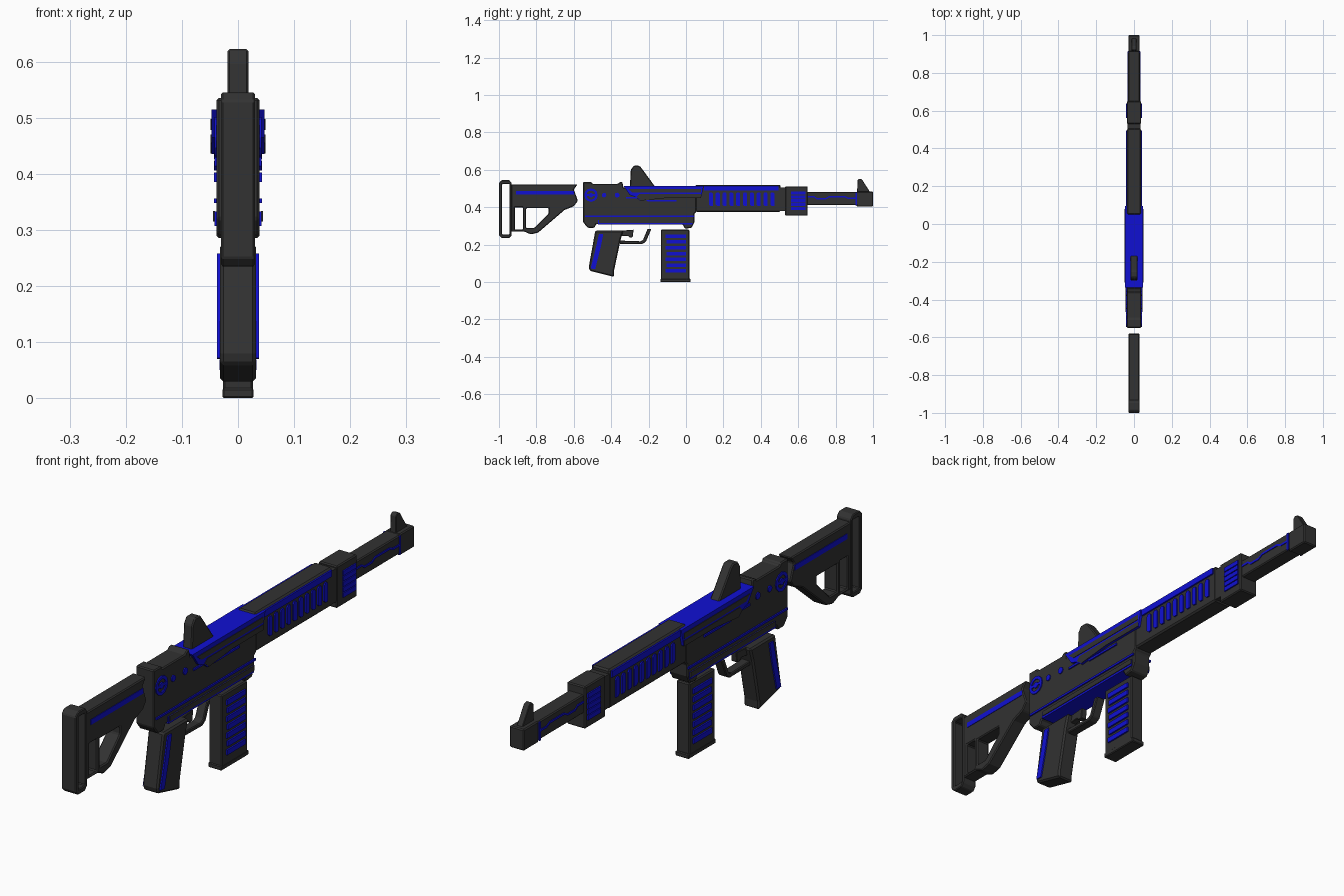
import bpy, bmesh, math


def material(name, rgb):
    m = bpy.data.materials.new(name)
    m.diffuse_color = (*rgb, 1)
    return m


DARK = material("charcoal", (0.032, 0.032, 0.032))
BLUE = material("deep blue", (0.005, 0.005, 0.65))


def finish(bm, name, mat, bevel=0):
    bmesh.ops.recalc_face_normals(bm, faces=bm.faces[:])
    me = bpy.data.meshes.new(name)
    bm.to_mesh(me)
    bm.free()
    me.materials.append(mat)
    ob = bpy.data.objects.new(name, me)
    bpy.context.collection.objects.link(ob)
    if bevel:
        b = ob.modifiers.new("bevel", "BEVEL")
        b.width, b.segments, b.limit_method = bevel, 1, "ANGLE"
    return ob


def extrude_loops(bm, loops, x0, x1):
    """Fill (y, z) loops (later loops are holes) at x0 and extrude to x1."""
    edges = []
    for loop in loops:
        vs = [bm.verts.new((x0, y, z)) for y, z in loop]
        edges += [bm.edges.new((vs[i - 1], vs[i])) for i in range(len(vs))]
    if len(loops) == 1:
        faces = [bm.faces.new(vs)]
    else:
        r = bmesh.ops.triangle_fill(bm, edges=edges, use_beauty=True, use_dissolve=False)
        faces = [g for g in r["geom"] if isinstance(g, bmesh.types.BMFace)]
    r = bmesh.ops.extrude_face_region(bm, geom=faces, use_keep_orig=True)
    for v in r["geom"]:
        if isinstance(v, bmesh.types.BMVert):
            v.co.x = x1


def body(name, loops, hx, mat=DARK, bevel=0.004):
    bm = bmesh.new()
    extrude_loops(bm, loops, -hx, hx)
    return finish(bm, name, mat, bevel)


def plates(name, shapes, x_in, x_out, mat=BLUE):
    """Raised shapes mirrored on both sides; each shape is a list of loops."""
    bm = bmesh.new()
    for s in (1, -1):
        for loops in shapes:
            extrude_loops(bm, loops, s * x_in, s * x_out)
    return finish(bm, name, mat)


def rect(y0, y1, z0, z1):
    return [(y0, z0), (y1, z0), (y1, z1), (y0, z1)]


def circle(y, z, r, n=12):
    return [(y + r * math.cos(2 * math.pi * i / n), z + r * math.sin(2 * math.pi * i / n)) for i in range(n)]


def stroke(pts, w):
    """Ribbon of height w following a mostly horizontal path."""
    return pts + [(y, z + w) for y, z in reversed(pts)]


# stock with cutouts and butt pad
body("stock", [
    [(-0.935, 0.522), (-0.58, 0.522), (-0.60, 0.495), (-0.578, 0.435), (-0.60, 0.405),
     (-0.65, 0.385), (-0.79, 0.265), (-0.83, 0.255), (-0.865, 0.27), (-0.935, 0.27)],
    rect(-0.915, -0.872, 0.28, 0.40),
    [(-0.855, 0.29), (-0.81, 0.29), (-0.735, 0.365), (-0.735, 0.395), (-0.855, 0.395)]], 0.028)
body("butt_pad", [
    [(-1, 0.25), (-0.985, 0.235), (-0.945, 0.235), (-0.932, 0.25), (-0.932, 0.53),
     (-0.945, 0.545), (-0.985, 0.545), (-1, 0.53)],
    rect(-0.983, -0.943, 0.255, 0.525)], 0.03, bevel=0.003)
plates("stock_stripe", [[rect(-0.91, -0.60, 0.468, 0.488)]], 0.027, 0.03)

# receiver body with front and rear feet
body("receiver", [[
    (-0.55, 0.535), (-0.505, 0.535), (-0.50, 0.525), (-0.365, 0.525), (-0.355, 0.535),
    (-0.34, 0.535), (-0.335, 0.505), (0.055, 0.505), (0.055, 0.375), (0.045, 0.365),
    (0.045, 0.32), (0.03, 0.29), (-0.005, 0.285), (-0.02, 0.31), (-0.48, 0.31),
    (-0.49, 0.29), (-0.525, 0.29), (-0.55, 0.32)]], 0.038)

# blue top cover core with dark side panels
body("top_cover", [[(-0.335, 0.515), (-0.30, 0.465), (-0.27, 0.455), (-0.245, 0.435), (-0.10, 0.45),
                    (0.08, 0.45), (0.095, 0.515)]], 0.047, BLUE, 0)
plates("cover_side_panel", [
    [[(-0.31, 0.498), (-0.285, 0.478), (0.08, 0.478), (0.08, 0.498)]],
    [[(-0.265, 0.455), (-0.24, 0.436), (-0.10, 0.45), (0.08, 0.45), (0.08, 0.47), (-0.25, 0.47)]],
], 0.046, 0.049, DARK)
plates("receiver_lines", [
    [stroke([(-0.32, 0.448), (-0.23, 0.448), (-0.205, 0.432), (-0.05, 0.432)], 0.008)],
    [rect(-0.54, 0.045, 0.348, 0.356)]], 0.037, 0.043)

# lower blue rail with dark side covers
body("lower_rail", [rect(-0.47, 0.035, 0.307, 0.333)], 0.042, BLUE, 0)
plates("lower_rail_cover", [[rect(-0.465, 0.035, 0.315, 0.334)]], 0.041, 0.0445, DARK)

# round selector ring and pins
plates("selector_ring", [[circle(-0.508, 0.465, 0.036), circle(-0.508, 0.465, 0.024)],
                         [circle(-0.508, 0.465, 0.012)],
                         [rect(-0.535, -0.517, 0.46, 0.47)],
                         [rect(-0.499, -0.48, 0.46, 0.47)],
                         [circle(-0.438, 0.465, 0.012)],
                         [circle(-0.368, 0.465, 0.013)]], 0.037, 0.042)

# sights
body("rear_sight", [[(-0.30, 0.51), (-0.295, 0.60), (-0.28, 0.622), (-0.25, 0.622), (-0.24, 0.612),
                     (-0.165, 0.51)]], 0.019)
body("front_sight", [[(0.915, 0.48), (0.917, 0.545), (0.925, 0.553), (0.94, 0.55), (0.985, 0.48)]], 0.012, bevel=0.002)

# handguard, blue top strips and vertical ribs
body("handguard", [rect(0.05, 0.505, 0.375, 0.52)], 0.037, bevel=0.006)
plates("handguard_strip", [[rect(0.095, 0.495, 0.49, 0.514)]], 0.036, 0.043)
ribs = []
for i in range(10):
    y = 0.122 + i * 0.0365
    ribs.append([[(y, 0.472), (y, 0.414), (y + 0.008, 0.406), (y + 0.022, 0.406),
                  (y + 0.022, 0.472), (y + 0.016, 0.48), (y + 0.005, 0.48)]])
plates("handguard_ribs", ribs, 0.036, 0.042)

# barrel clamp, barrel and muzzle
body("clamp_neck", [rect(0.50, 0.54, 0.38, 0.505)], 0.035, bevel=0)
body("barrel_clamp", [rect(0.53, 0.65, 0.355, 0.512)], 0.038)
plates("clamp_ribs", [[rect(0.562, 0.638, 0.385 + i * 0.0205, 0.402 + i * 0.0205)] for i in range(5)], 0.037, 0.043)
body("barrel", [rect(0.645, 0.92, 0.412, 0.482)], 0.031)
body("muzzle", [rect(0.912, 1.0, 0.404, 0.484)], 0.03)
plates("barrel_line", [
    [stroke([(0.65, 0.452), (0.685, 0.452), (0.70, 0.441), (0.745, 0.441), (0.765, 0.452),
             (0.85, 0.452), (0.87, 0.443), (0.91, 0.443)], 0.008)],
    [rect(0.905, 0.914, 0.41, 0.48)]], 0.03, 0.034)

# magazine with base cap and horizontal ribs
body("magazine", [rect(-0.134, 0.018, 0.012, 0.28)], 0.027)
body("magazine_base", [rect(-0.137, 0.024, 0.0, 0.018)], 0.028, bevel=0.003)
plates("magazine_ribs", [[rect(-0.11 + 0.005 * (i % 2), 0.0, 0.05 + i * 0.031, 0.069 + i * 0.031)]
                         for i in range(7)], 0.026, 0.033)

# slanted grip with blue rear stripe
body("grip", [[(-0.485, 0.275), (-0.335, 0.275), (-0.35, 0.225), (-0.385, 0.06), (-0.385, 0.028),
               (-0.515, 0.06), (-0.52, 0.08)]], 0.032, bevel=0.006)
plates("grip_stripe", [[[(-0.465, 0.258), (-0.442, 0.258), (-0.455, 0.19), (-0.485, 0.07), (-0.51, 0.072),
                         (-0.485, 0.17)]]], 0.031, 0.037)

# trigger and trigger guard
body("trigger", [[(-0.345, 0.275), (-0.28, 0.28), (-0.285, 0.24), (-0.30, 0.238), (-0.31, 0.248), (-0.345, 0.245)]],
     0.012, bevel=0.002)
body("trigger_guard", [[(-0.36, 0.205), (-0.235, 0.203), (-0.215, 0.215), (-0.185, 0.285), (-0.205, 0.285),
                        (-0.23, 0.225), (-0.245, 0.218), (-0.355, 0.222)]], 0.018, bevel=0.003)
